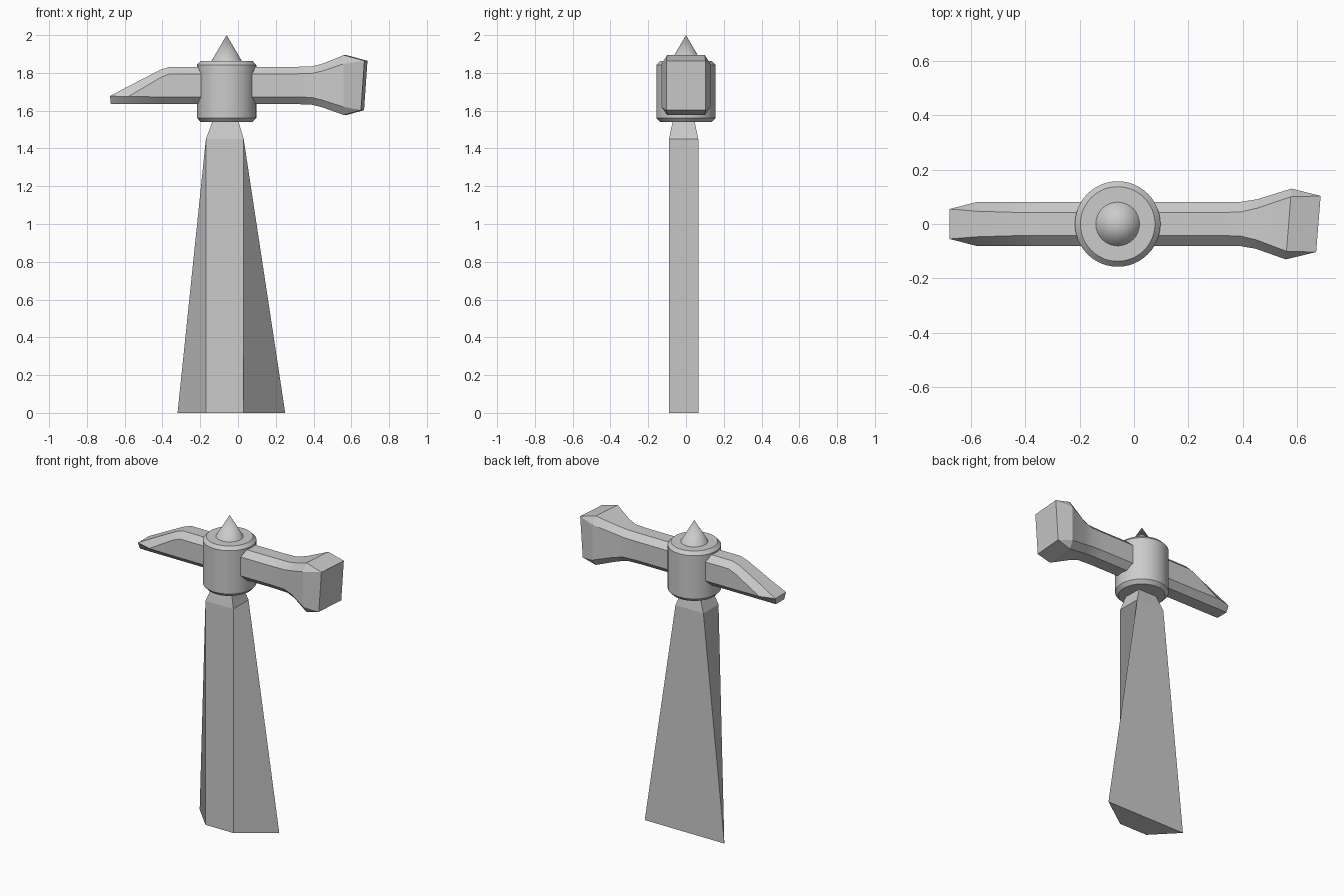
import bpy, bmesh, math

if "Cube" in bpy.data.objects:
    bpy.data.objects.remove(bpy.data.objects["Cube"])


def finish(name, bm, angle=30):
    # Weld, fix normals, make the object and smooth shallow edges
    bmesh.ops.remove_doubles(bm, verts=bm.verts, dist=0.0005)
    bmesh.ops.recalc_face_normals(bm, faces=bm.faces)
    me = bpy.data.meshes.new(name)
    bm.to_mesh(me)
    bm.free()
    ob = bpy.data.objects.new(name, me)
    bpy.context.collection.objects.link(ob)
    bpy.ops.object.select_all(action='DESELECT')
    ob.select_set(True)
    bpy.context.view_layer.objects.active = ob
    if angle:
        bpy.ops.object.shade_smooth_by_angle(angle=math.radians(angle))
    return ob


def loft(name, rings, angle=30):
    # Skin a series of equal-length rings and cap both ends
    bm = bmesh.new()
    vr = [[bm.verts.new(p) for p in r] for r in rings]
    n = len(rings[0])
    for a, b in zip(vr, vr[1:]):
        for i in range(n):
            j = (i + 1) % n
            bm.faces.new((a[i], a[j], b[j], b[i]))
    bm.faces.new(vr[0])
    bm.faces.new(vr[-1])
    return finish(name, bm, angle)


def turned(name, profile, cx, steps):
    # Lathe-like part about a vertical axis at x = cx
    rings = [[(cx + r * math.cos(2 * math.pi * i / steps),
               r * math.sin(2 * math.pi * i / steps), z) for i in range(steps)]
             for r, z in profile]
    return loft(name, rings)


def section(x, side, top, bottom, z, tilt_y=0, tilt_z=0):
    # Chamfered box section; z = bottom, low chamfer, high chamfer, top
    z0, z1, z2, z3 = z
    half = [(bottom, z0), (side, z1), (side, z2), (top, z3)]
    pts = half + [(-y, h) for y, h in reversed(half)]
    return [(x + tilt_y * y + tilt_z * (h - 1.73), y, h) for y, h in pts]


def trapezoid(z, x0, x1, xb0, xb1, y0, y1):
    return [(x0, y0, z), (x1, y0, z), (xb1, y1, z), (xb0, y1, z)]


# Handle: wedge-shaped, wide at the back of its foot
loft("handle", [
    trapezoid(0, -0.17, 0.03, -0.32, 0.25, -0.09, 0.065),
    trapezoid(1.45, -0.17, 0.03, -0.17, 0.03, -0.09, 0.065),
    trapezoid(1.57, -0.125, -0.005, -0.12, -0.01, -0.065, 0.04)], 0)

# Collar and top spike
turned("collar", [(0.137, 1.54), (0.157, 1.562), (0.157, 1.842), (0.137, 1.863)], -0.06, 48)
turned("top_spike", [(0.085, 1.855), (0.0, 2.0)], -0.06, 32)

# Head: chisel peen on the left, bar, flared striking face on the right
bar = (1.635, 1.673, 1.795, 1.832)
loft("hammer_head", [
    section(-0.683, 0.055, 0.055, 0.042, (1.635, 1.677, 1.677, 1.677), 0, -0.1),
    section(-0.58, 0.08, 0.047, 0.042, (1.635, 1.675, 1.675, 1.729)),
    section(-0.41, 0.08, 0.042, 0.042, (1.635, 1.673, 1.775, 1.817)),
    section(-0.36, 0.08, 0.042, 0.042, bar),
    section(0.30, 0.08, 0.042, 0.042, bar),
    section(0.39, 0.081, 0.044, 0.044, (1.632, 1.67, 1.797, 1.834)),
    section(0.45, 0.091, 0.058, 0.058, (1.617, 1.656, 1.81, 1.849), 0.03),
    section(0.568, 0.13, 0.10, 0.10, (1.577, 1.62, 1.847, 1.894), 0.08),
    section(0.668, 0.103, 0.103, 0.103, (1.603, 1.603, 1.864, 1.864), 0.08, 0.07)])
